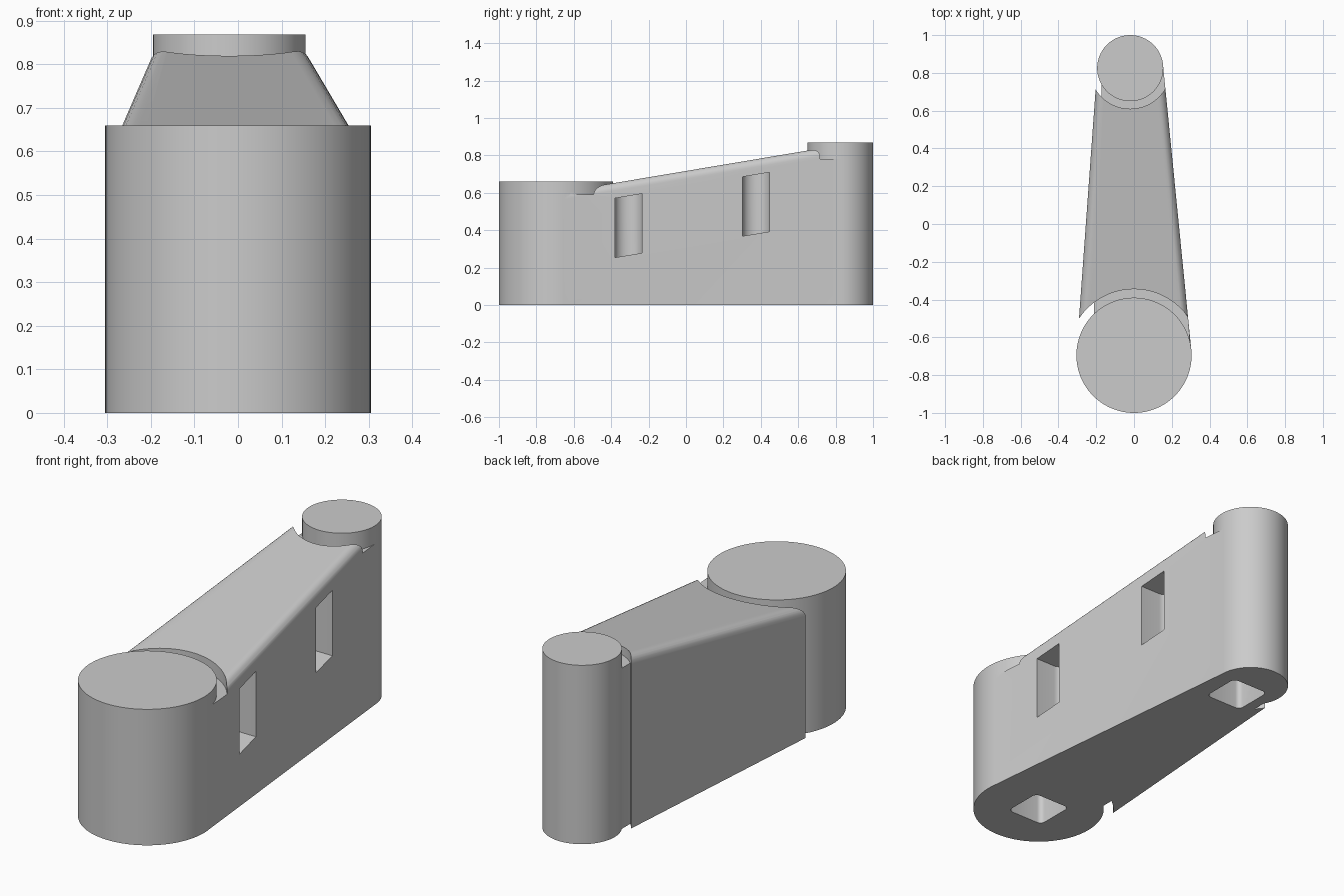
import bpy, bmesh, math
from mathutils import Vector

if "Cube" in bpy.data.objects:
    bpy.data.objects.remove(bpy.data.objects["Cube"])

grey = bpy.data.materials.new("matte grey")
grey.use_nodes = True
grey.diffuse_color = (0.6, 0.6, 0.6, 1)
grey.node_tree.nodes["Principled BSDF"].inputs["Base Color"].default_value = (0.6, 0.6, 0.6, 1)

FRONT, FRONT_R, FRONT_H = Vector((0, -0.695)), 0.305, 0.66
REAR, REAR_R, REAR_H = Vector((-0.02, 0.825)), 0.175, 0.868
SLOPE = 0.168


def finish(bm, name):
    bmesh.ops.recalc_face_normals(bm, faces=bm.faces)
    mesh = bpy.data.meshes.new(name)
    bm.to_mesh(mesh)
    bm.free()
    mesh.materials.append(grey)
    obj = bpy.data.objects.new(name, mesh)
    bpy.context.collection.objects.link(obj)
    return obj


def prism(name, outline, z0, z1, slope0=0, slope1=0, bevel=0, pick=None):
    """Extrude an xy outline; the ends may slope along y and chosen top edges be rounded."""
    bm = bmesh.new()
    low = [bm.verts.new((x, y, z0 + slope0 * y)) for x, y in outline]
    high = [bm.verts.new((x, y, z1 + slope1 * y)) for x, y in outline]
    bm.faces.new(low[::-1])
    top = bm.faces.new(high)
    n = len(outline)
    for i in range(n):
        j = (i + 1) % n
        bm.faces.new((low[i], low[j], high[j], high[i]))
    if bevel:
        edges = [e for e in top.edges if pick is None or pick(e)]
        bmesh.ops.bevel(bm, geom=edges, offset=bevel, segments=6, profile=0.5, affect='EDGES')
    return finish(bm, name)


def circle(c, r, n=96):
    return [(c.x + r * math.cos(2 * math.pi * i / n), c.y + r * math.sin(2 * math.pi * i / n))
            for i in range(n)]


def rounded_square(c, half, r):
    pts = []
    for k, (sx, sy) in enumerate(((1, 1), (-1, 1), (-1, -1), (1, -1))):
        for i in range(6):
            a = math.pi / 2 * (k + i / 5)
            pts.append((c.x + sx * (half - r) + r * math.cos(a),
                        c.y + sy * (half - r) + r * math.sin(a)))
    return pts


def combine(target, other, operation):
    other.hide_render = True
    mod = target.modifiers.new(operation.title(), 'BOOLEAN')
    mod.operation, mod.object, mod.solver = operation, other, 'EXACT'
    bpy.context.view_layer.objects.active = target
    bpy.ops.object.modifier_apply(modifier=mod.name)
    bpy.data.objects.remove(other)


# Tapered body, tangent to both posts, with a sloping top and rounded long edges
axis = (REAR - FRONT).normalized()
side = Vector((axis.y, -axis.x))
s = (FRONT_R - REAR_R) / (REAR - FRONT).length
c = math.sqrt(1 - s * s)


def tangent(centre, radius, sign):
    return tuple(centre + (radius - 0.0005) * (side * c * sign + axis * s))


outline = [tangent(FRONT, FRONT_R, -1), tangent(FRONT, FRONT_R, 1),
           tangent(REAR, REAR_R, 1), tangent(REAR, REAR_R, -1)]
body = prism("handle_body", outline, 0, 0.717, 0, SLOPE, 0.04,
             lambda e: abs(e.verts[0].co.y - e.verts[1].co.y) > 0.5)

# Grooves round each post: over the top, and full height on the right-hand side
for centre, r, floor, core in ((FRONT, 0.35, 0.59, -0.2), (REAR, 0.215, 0.78, -0.165)):
    combine(body, prism("groove", circle(centre, r), floor, 1), 'DIFFERENCE')
    left_arc = [p for p in circle(centre, r) if p[0] < core]
    combine(body, prism("side_groove", left_arc, -0.1, 1), 'DIFFERENCE')

# Round posts with softened tops
for centre, r, h in ((FRONT, FRONT_R, FRONT_H), (REAR, REAR_R, REAR_H)):
    combine(body, prism("post", circle(centre, r), 0, h, bevel=0.056), 'UNION')

# Square sockets in the underside
for centre in (FRONT, Vector((-0.02, 0.725))):
    combine(body, prism("socket", rounded_square(centre, 0.1, 0.025), -0.1, 0.45), 'DIFFERENCE')

# Slots in the left side, with rounded inner walls
for y, face_x in ((-0.307, 0.27), (0.375, 0.2)):
    half = 0.0725
    pts = [(0.5, y - half), (0.5, y + half)]
    for i in range(17):
        a = math.pi / 2 + math.pi * i / 16
        pts.append((face_x - 0.1 + 0.06 * math.cos(a), y + half * math.sin(a)))
    combine(body, prism("slot", pts, 0.318, 0.635, SLOPE, SLOPE), 'DIFFERENCE')

bpy.ops.object.select_all(action='DESELECT')
body.select_set(True)
bpy.context.view_layer.objects.active = body
bpy.ops.object.shade_smooth_by_angle(angle=math.radians(35))
